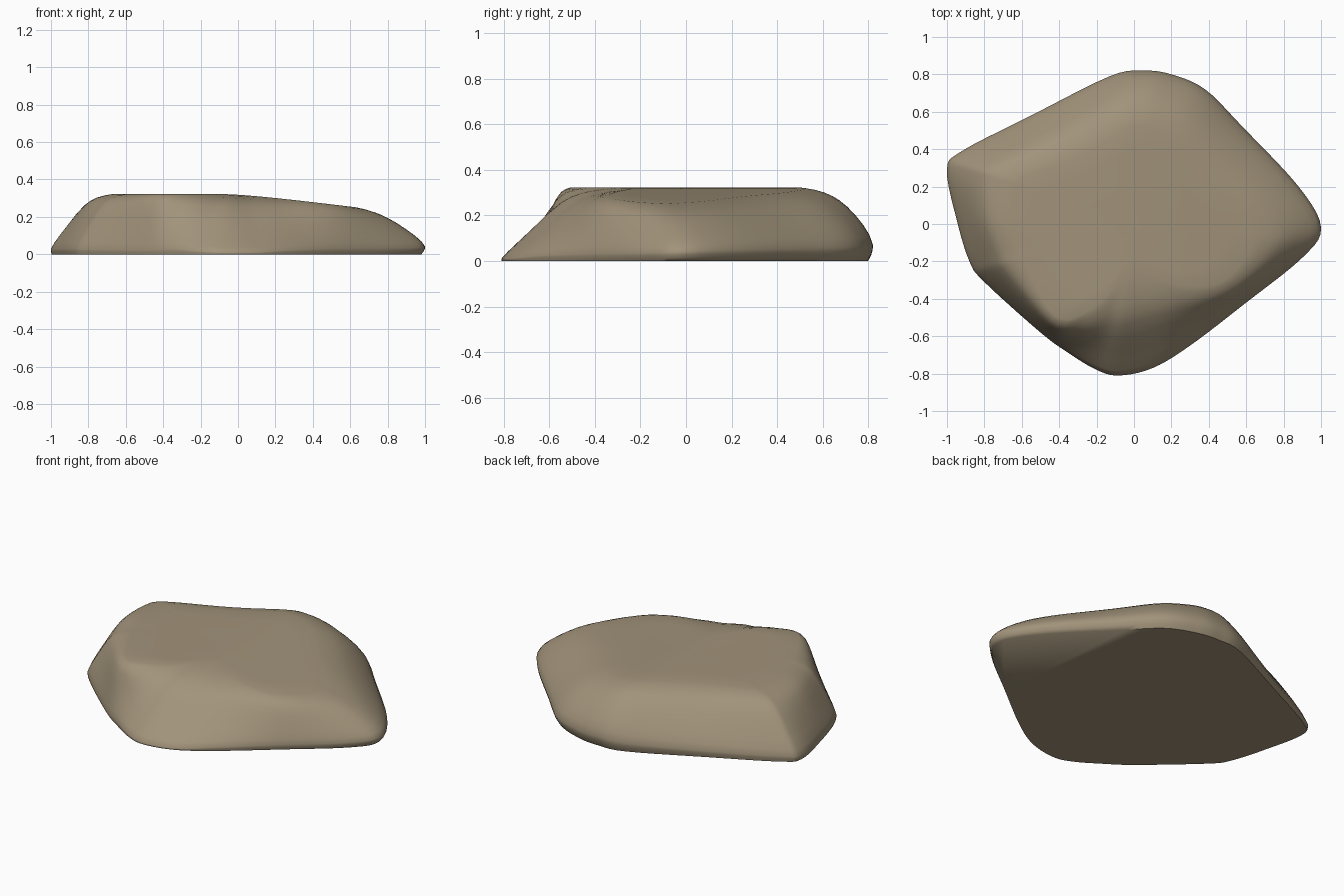
import bpy, bmesh
from mathutils import Vector

cube = bpy.data.objects.get("Cube")
if cube:
    bpy.data.objects.remove(cube, do_unlink=True)

# Stone outline: x, y, slope width, roundness (0 = straight slope, 1 = bulging side)
OUTLINE = [
    (1.0, -.02, .2, .9), (.88, .2, .19, 1), (.58, .52, .17, 1), (.38, .72, .17, 1),
    (.2, .8, .16, 1), (.05, .82, .15, 1), (-.13, .79, .15, .8), (-.55, .58, .16, .5),
    (-.92, .39, .18, .4), (-1.0, .29, .19, .3), (-.95, .03, .14, .3), (-.88, -.2, .14, .3),
    (-.8, -.31, .12, .3), (-.5, -.58, .06, .2), (-.35, -.69, .13, .3), (-.2, -.78, .24, .1),
    (-.08, -.81, .27, 0), (.1, -.77, .27, 0), (.3, -.65, .2, .25), (.6, -.42, .09, .5),
    (.9, -.18, .14, .7),
]
# Side profile: inset, height on a straight slope, height on a bulging side
PROFILE = [(0, .03, .22), (.1, .12, .36), (.28, .26, .5), (.5, .43, .63), (.75, .63, .75),
           (1, .8, .84), (1.18, .88, .89), (1.4, .94, .935), (1.7, .98, .975), (2, 1, 1)]
STEPS = 5


def top_height(x):
    """Nearly level top that falls gently towards +x."""
    t = max(0, x + .1)
    return .322 - .13 * t * t / (t + .25)


def smooth_loop(points):
    """Closed spline through the points."""
    pts = [Vector(p) for p in points]
    n, out = len(pts), []
    for i in range(n):
        a, b, c, d = (pts[(i + j) % n] for j in (-1, 0, 1, 2))
        for s in range(STEPS):
            t = s / STEPS
            out.append(b + (c - a) * (t / 2) + (a * 2 - b * 5 + c * 4 - d) * (t * t / 2)
                       + (b * 3 - a - c * 3 + d) * (t ** 3 / 2))
    return out


def inset_point(p, distance):
    flat = Vector((p[0], p[1]))
    return flat - flat.normalized() * distance


loop = smooth_loop(OUTLINE)
bm = bmesh.new()
rings = []

# Lower edge, curling under the bulging sides
for height, tuck in ((0, 1), (.35, .4), (.7, .08)):
    ring = []
    for p in loop:
        k = min(1, max(0, p[3]))
        edge = PROFILE[0][1] + (PROFILE[0][2] - PROFILE[0][1]) * k
        q = inset_point(p, tuck * (.002 + .022 * k * k))
        ring.append(bm.verts.new((q.x, q.y, height * edge * top_height(q.x))))
    rings.append(ring)

# Sloping sides
for inset, straight, bulged in PROFILE:
    ring = []
    for p in loop:
        q = inset_point(p, p[2] * inset)
        k = min(1, max(0, p[3]))
        z = (straight + (bulged - straight) * k) * top_height(q.x)
        ring.append(bm.verts.new((q.x, q.y, z)))
    rings.append(ring)

# Broad top
rim = [v.co.copy() for v in rings[-1]]
for scale in (.75, .5, .25):
    rings.append([bm.verts.new((c.x * scale, c.y * scale, top_height(c.x * scale))) for c in rim])

for low, high in zip(rings, rings[1:]):
    for i in range(len(loop)):
        j = (i + 1) % len(loop)
        bm.faces.new((low[i], low[j], high[j], high[i]))
centre = bm.verts.new((0, 0, top_height(0)))
for i, v in enumerate(rings[-1]):
    bm.faces.new((v, rings[-1][(i + 1) % len(loop)], centre))

# Flat underside
bm.faces.new(rings[0][::-1])
bmesh.ops.recalc_face_normals(bm, faces=bm.faces)

mesh = bpy.data.meshes.new("stone")
bm.to_mesh(mesh)
bm.free()
stone = bpy.data.objects.new("stone", mesh)
bpy.context.collection.objects.link(stone)

# Sandy brown stone colour
colour = (.36, .293, .197, 1)
material = bpy.data.materials.new("sandy_stone")
material.use_nodes = True
material.diffuse_color = colour
material.node_tree.nodes["Principled BSDF"].inputs["Base Color"].default_value = colour
mesh.materials.append(material)

# Smooth sides with a crisp lower edge
bpy.ops.object.select_all(action="DESELECT")
stone.select_set(True)
bpy.context.view_layer.objects.active = stone
bpy.ops.object.shade_smooth_by_angle(angle=.95)
